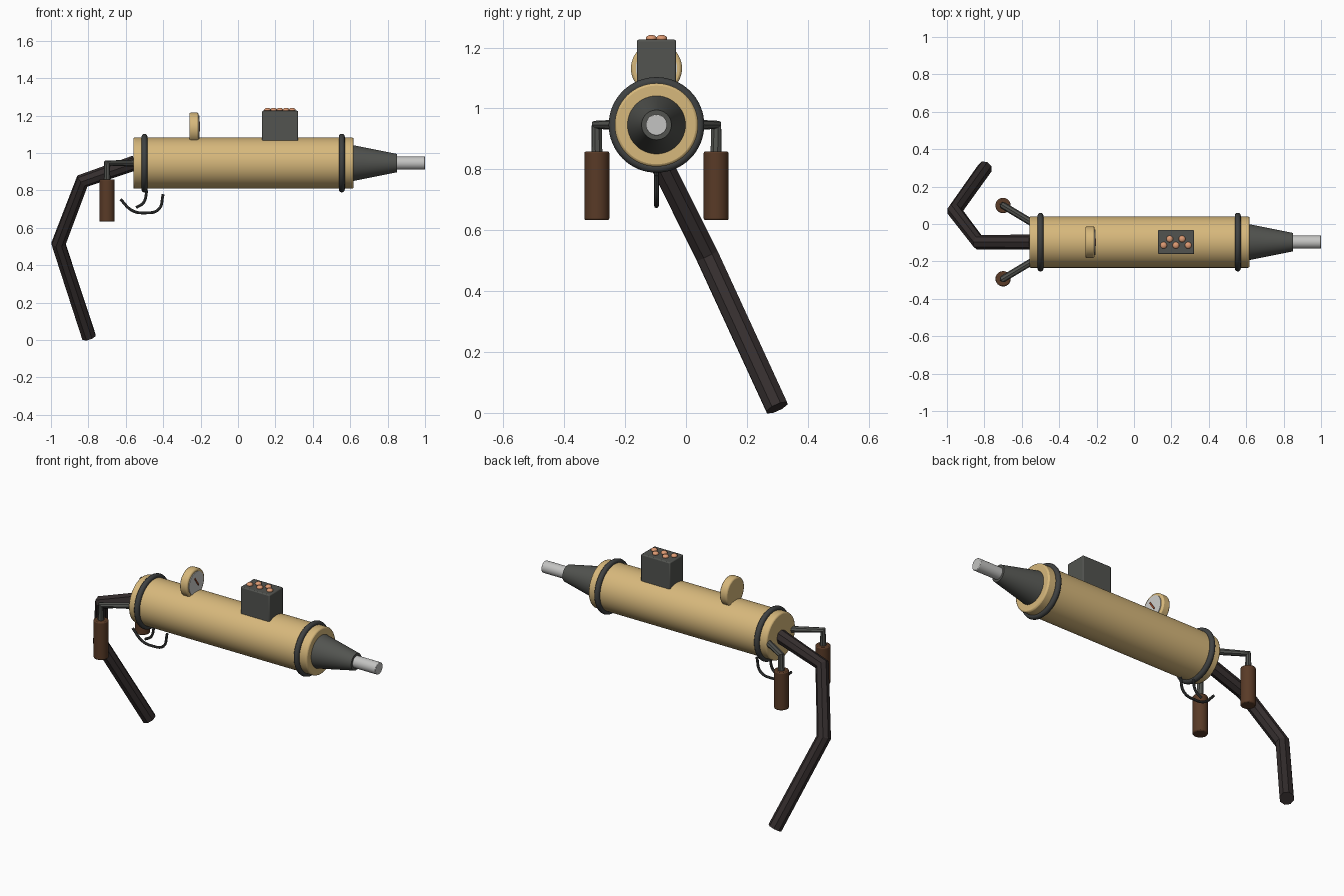
import bpy
import math
from mathutils import Vector

cube = bpy.data.objects.get("Cube")
if cube:
    bpy.data.objects.remove(cube, do_unlink=True)

AY, AZ = -0.097, 0.946      # main barrel axis
ALONG_X = (0, math.pi / 2, 0)


def material(name, r, g, b):
    m = bpy.data.materials.new(name)
    m.use_nodes = True
    m.diffuse_color = (r, g, b, 1)
    m.node_tree.nodes["Principled BSDF"].inputs["Base Color"].default_value = (r, g, b, 1)
    return m


brass = material("pale brass", 0.68, 0.48, 0.20)
iron = material("dark iron", 0.085, 0.088, 0.08)
rubber = material("black rubber", 0.05, 0.053, 0.053)
wood = material("brown wood", 0.10, 0.043, 0.02)
dark_wood = material("dark stock", 0.035, 0.027, 0.027)
steel = material("light steel", 0.55, 0.55, 0.54)
copper = material("copper button", 0.72, 0.32, 0.17)
white = material("dial white", 0.62, 0.62, 0.60)
red = material("needle red", 0.45, 0.10, 0.04)


def finish(name, mat, bevel=0):
    ob = bpy.context.object
    ob.name = name
    ob.data.materials.append(mat)
    bpy.ops.object.shade_smooth_by_angle(angle=math.radians(35))
    if bevel:
        mod = ob.modifiers.new("soft edges", "BEVEL")
        mod.width = bevel
        mod.segments = 2
    return ob


def cylinder_x(name, mat, x0, x1, r0, r1=None, y=AY, z=AZ, bevel=0, sides=48):
    """Cylinder or cone lying along x."""
    bpy.ops.mesh.primitive_cone_add(
        vertices=sides, radius1=r0, radius2=r0 if r1 is None else r1,
        depth=x1 - x0, location=((x0 + x1) / 2, y, z), rotation=ALONG_X)
    return finish(name, mat, bevel)


def box(name, mat, center, size, bevel=0, rot=(0, 0, 0)):
    bpy.ops.mesh.primitive_cube_add(size=1, location=center, rotation=rot)
    bpy.context.object.scale = size
    bpy.ops.object.transform_apply(location=False, rotation=False, scale=True)
    return finish(name, mat, bevel)


def tube(name, mat, points, radius, resolution=2, smooth=True, kind="POLY"):
    """Round tube swept through the points."""
    cu = bpy.data.curves.new(name, "CURVE")
    cu.dimensions = "3D"
    cu.bevel_depth = radius
    cu.bevel_resolution = resolution
    cu.use_fill_caps = True
    sp = cu.splines.new(kind)
    if kind == "BEZIER":
        sp.bezier_points.add(len(points) - 1)
        for bp, p in zip(sp.bezier_points, points):
            bp.co = p
            bp.handle_left_type = bp.handle_right_type = "AUTO"
        sp.resolution_u = 5
    else:
        sp.points.add(len(points) - 1)
        for q, p in zip(sp.points, points):
            q.co = Vector(p).to_4d()
    ob = bpy.data.objects.new(name, cu)
    bpy.context.collection.objects.link(ob)
    bpy.ops.object.select_all(action="DESELECT")
    ob.select_set(True)
    bpy.context.view_layer.objects.active = ob
    bpy.ops.object.convert(target="MESH")
    ob = finish(name, mat)
    if not smooth:
        bpy.ops.object.shade_flat()
    return ob


# Barrel, nozzle cone and tip
cylinder_x("barrel", brass, -0.56, 0.618, 0.137, bevel=0.008, sides=64)
cylinder_x("nozzle_cone", iron, 0.61, 0.85, 0.097, 0.049)
cylinder_x("nozzle_tip", steel, 0.84, 1.0, 0.035, bevel=0.003, sides=32)

# Rubber bands around both barrel ends
for name, x in (("rear_band", -0.5), ("front_band", 0.555)):
    bpy.ops.mesh.primitive_torus_add(
        major_radius=0.141, minor_radius=0.016, major_segments=64,
        minor_segments=12, location=(x, AY, AZ), rotation=ALONG_X)
    finish(name, rubber)

# Gauge with dial face and needle towards the nozzle
GZ = 1.132
cylinder_x("gauge_case", brass, -0.26, -0.211, 0.084, z=GZ, bevel=0.008)
cylinder_x("gauge_face", white, -0.213, -0.207, 0.068, z=GZ)
box("gauge_needle", red, (-0.205, AY, GZ + 0.01), (0.005, 0.008, 0.06),
    rot=(math.radians(35), 0, 0))

# Control box with staggered buttons
box("control_box", iron, (0.225, AY, 1.138), (0.193, 0.129, 0.176), bevel=0.006)
for i in range(5):
    side = 0.017 if i % 2 else -0.017
    bpy.ops.mesh.primitive_uv_sphere_add(
        segments=20, ring_count=10, radius=0.018,
        location=(0.158 + 0.033 * i, AY + side, 1.23))
    bpy.context.object.scale.z = 0.65
    finish(f"button_{i + 1}", copper)

# Side grips on bent pipes
for name, s in (("front", -1), ("back", 1)):
    y = AY + s * 0.196
    tube(name + "_grip_pipe", iron,
         [(-0.54, AY + s * 0.10, AZ), (-0.7, y, AZ), (-0.7, y, 0.84)], 0.019)
    bpy.ops.mesh.primitive_cylinder_add(
        vertices=32, radius=0.041, depth=0.226, location=(-0.7, y, 0.746))
    finish(name + "_grip", wood, 0.006)

# Bent shoulder stock
tube("shoulder_stock", dark_wood,
     [(-0.55, AY, 0.948), (-0.832, AY, 0.85), (-0.96, 0.07, 0.515),
      (-0.797, 0.299, 0.017)], 0.04, smooth=False)

# Trigger and its guard
tube("trigger_guard", rubber,
     [(-0.628, AY, 0.752), (-0.565, AY, 0.692), (-0.5, AY, 0.68),
      (-0.425, AY, 0.698), (-0.4, AY, 0.78)], 0.0075, kind="BEZIER")
tube("trigger", rubber,
     [(-0.487, AY, 0.80), (-0.505, AY, 0.735), (-0.545, AY, 0.708)],
     0.0075, kind="BEZIER")
